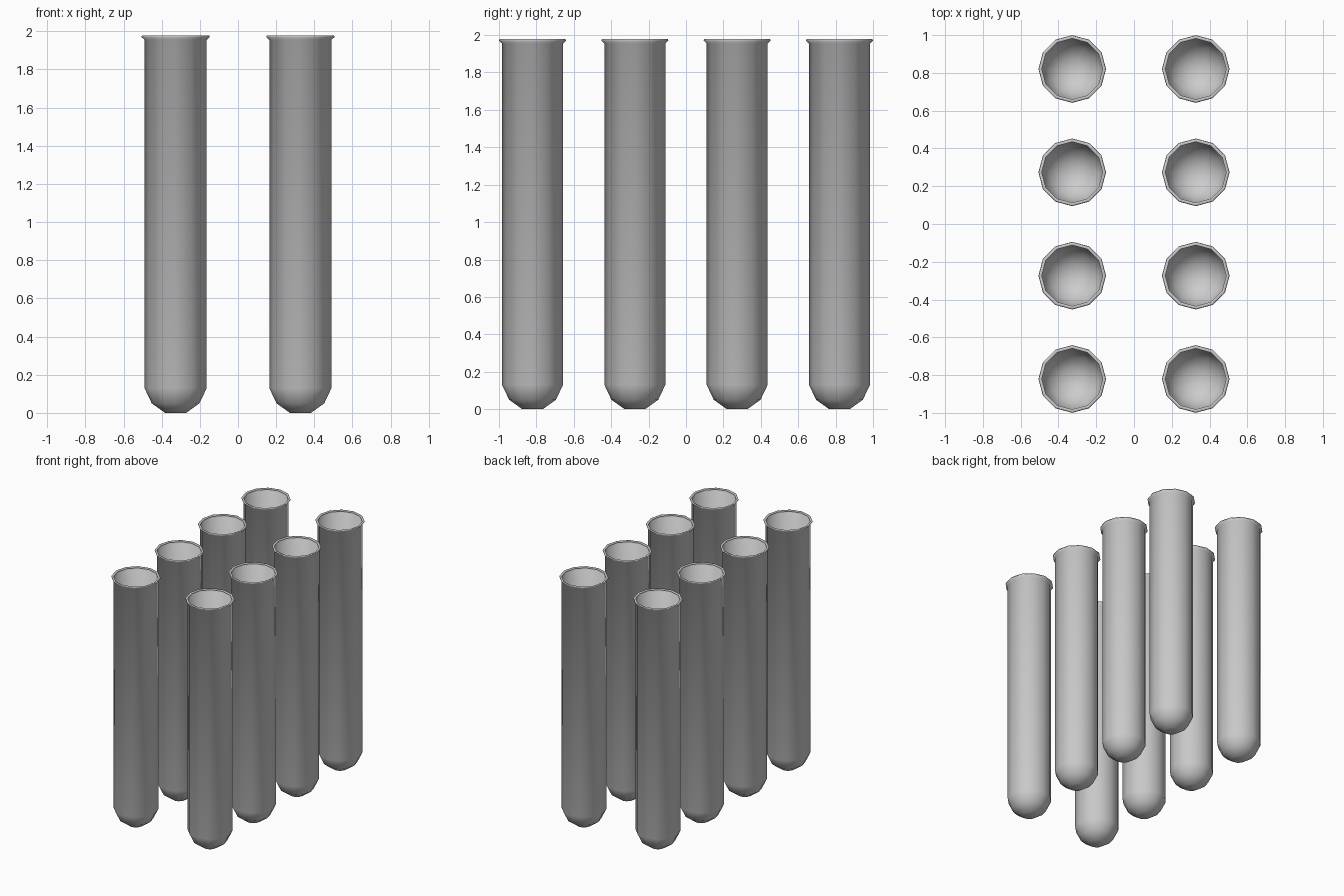
import bpy
import bmesh
from math import cos, sin, tau

cube = bpy.data.objects.get("Cube")
if cube:
    bpy.data.objects.remove(cube, do_unlink=True)

glass = bpy.data.materials.new("pale_grey")
glass.use_nodes = True
GREY = (0.6, 0.6, 0.6, 1)
glass.diffuse_color = GREY
glass.node_tree.nodes["Principled BSDF"].inputs["Base Color"].default_value = GREY

SIDES = 12
# (radius, height): rounded base, straight wall, flared lip
PROFILE = [(0.055, 0), (0.125, 0.05), (0.163, 0.13),
           (0.163, 1.955), (0.179, 1.97), (0.176, 1.979), (0.161, 1.972)]


def tube_mesh():
    bm = bmesh.new()
    rings = [[bm.verts.new((r * cos(tau * i / SIDES), r * sin(tau * i / SIDES), z))
              for i in range(SIDES)] for r, z in PROFILE]
    bm.faces.new(rings[0][::-1])
    for low, high in zip(rings, rings[1:]):
        for i in range(SIDES):
            j = (i + 1) % SIDES
            bm.faces.new((low[i], low[j], high[j], high[i]))
    for face in bm.faces:
        face.smooth = True
    mesh = bpy.data.meshes.new("test_tube")
    bm.to_mesh(mesh)
    bm.free()
    mesh.materials.append(glass)
    return mesh


# Two columns of four open tubes
mesh = tube_mesh()
for side, x in (("right", -0.327), ("left", 0.327)):
    for row in range(4):
        tube = bpy.data.objects.new(f"test_tube_{side}_{row + 1}", mesh)
        tube.location = (x, (row - 1.5) * 0.547, 0)
        bpy.context.collection.objects.link(tube)
